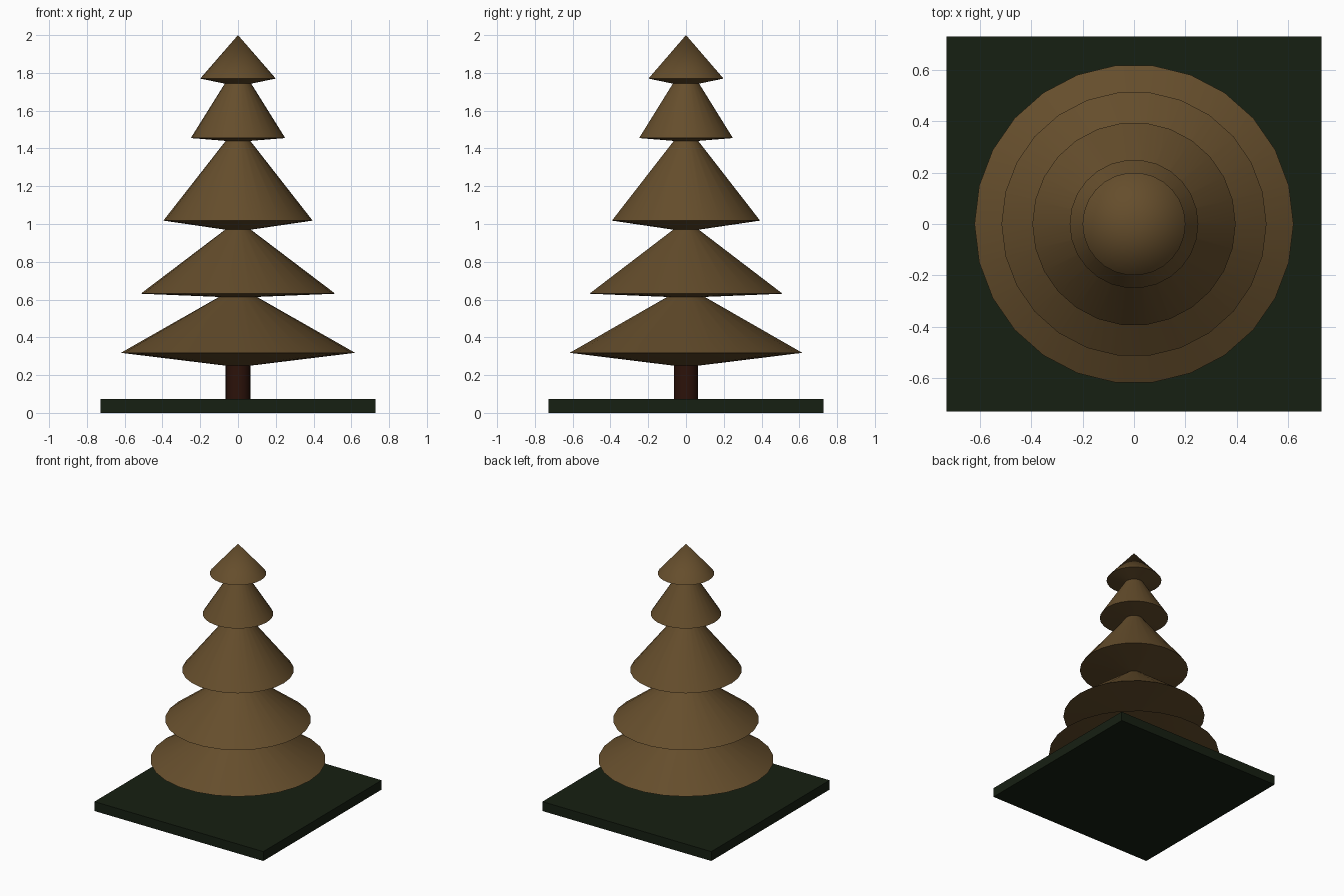
import bpy, bmesh, math
from mathutils import Matrix, Vector

if "Cube" in bpy.data.objects:
    bpy.data.objects.remove(bpy.data.objects["Cube"])


def material(name, rgb):
    m = bpy.data.materials.new(name)
    m.diffuse_color = (*rgb, 1)
    m.use_nodes = True
    m.node_tree.nodes["Principled BSDF"].inputs["Base Color"].default_value = m.diffuse_color
    return m


def add_object(name, bm, mat):
    bmesh.ops.recalc_face_normals(bm, faces=bm.faces)
    mesh = bpy.data.meshes.new(name)
    bm.to_mesh(mesh)
    bm.free()
    mesh.materials.append(mat)
    obj = bpy.data.objects.new(name, mesh)
    bpy.context.collection.objects.link(obj)
    return obj


def smooth(obj, angle):
    bpy.ops.object.select_all(action='DESELECT')
    obj.select_set(True)
    bpy.context.view_layer.objects.active = obj
    bpy.ops.object.shade_smooth_by_angle(angle=math.radians(angle))


def lathe(name, profile, sides, mat):
    bm = bmesh.new()
    verts = [bm.verts.new((r, 0, z)) for r, z in profile]
    edges = [bm.edges.new(pair) for pair in zip(verts, verts[1:])]
    bmesh.ops.spin(bm, geom=verts + edges, axis=(0, 0, 1), cent=(0, 0, 0),
                   angle=math.tau, steps=sides, use_merge=True)
    bmesh.ops.remove_doubles(bm, verts=bm.verts, dist=0.0005)
    obj = add_object(name, bm, mat)
    smooth(obj, 40)
    return obj


foliage_mat = material("foliage_brown", (0.13, 0.075, 0.025))
trunk_mat = material("trunk_brown", (0.025, 0.006, 0.003))
base_mat = material("base_green", (0.008, 0.014, 0.006))

# Square base plate
bm = bmesh.new()
bmesh.ops.create_cube(bm, size=1, matrix=Matrix.Translation((0, 0, 0.0365))
                      @ Matrix.Diagonal(Vector((1.456, 1.456, 0.073, 1))))
add_object("base_plate", bm, base_mat)

# Trunk
lathe("trunk", [(0, 0.07), (0.065, 0.07), (0.065, 0.26), (0, 0.26)], 26, trunk_mat)

# Foliage: stacked tiers (underside z, rim radius, rim z, neck radius, neck z)
tiers = [
    (0.25, 0.62, 0.318, 0.10, 0.614),
    (0.614, 0.515, 0.631, 0.068, 0.97),
    (0.97, 0.395, 1.018, 0.065, 1.44),
    (1.44, 0.25, 1.455, 0.07, 1.743),
    (1.743, 0.20, 1.77, 0.0, 2.0),
]
profile = [(0, 0.25), (0.065, 0.25)]
for under_z, rim_r, rim_z, neck_r, neck_z in tiers:
    profile += [(rim_r, rim_z), (neck_r, neck_z)]
lathe("foliage", profile, 26, foliage_mat)
